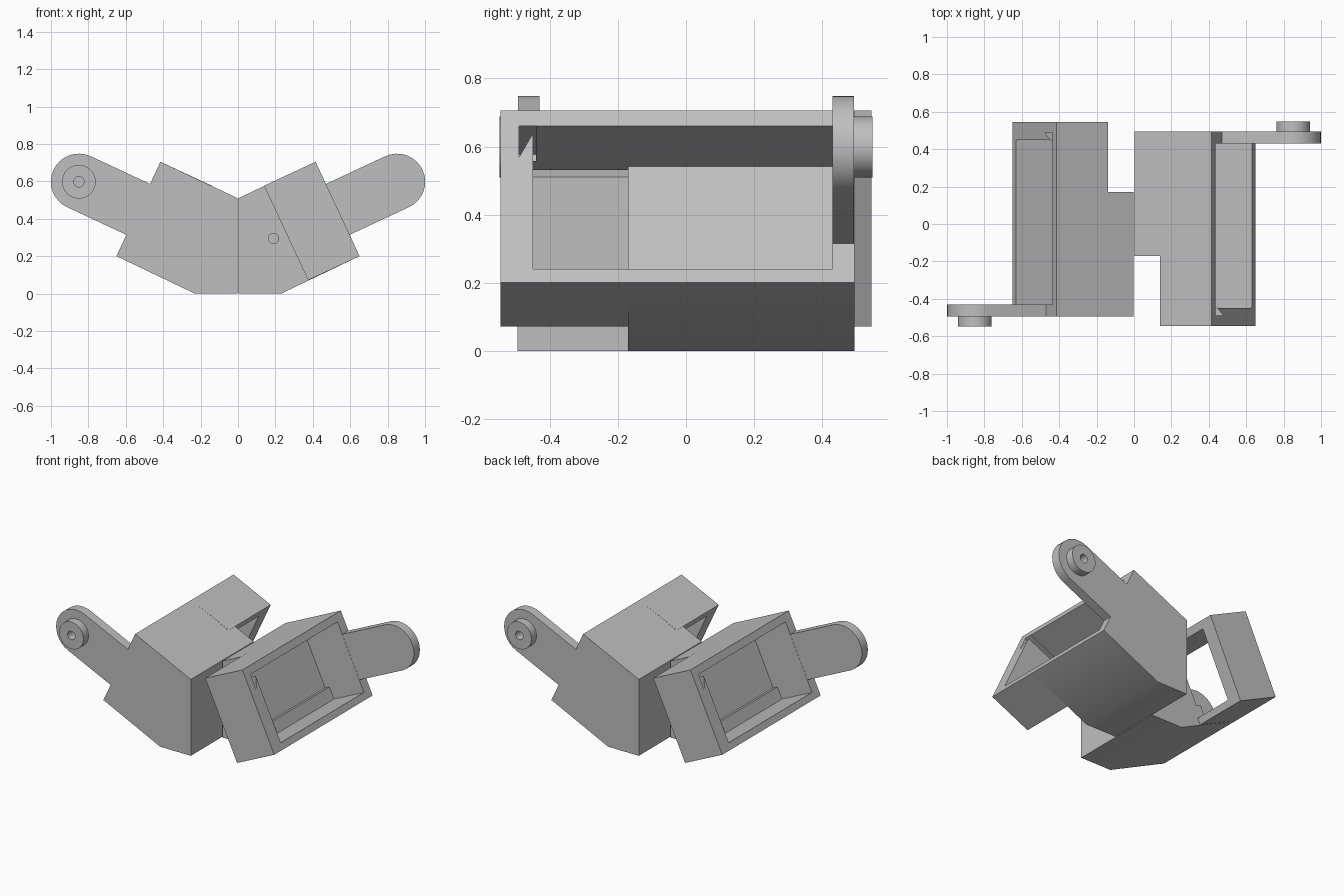
import bpy, bmesh, math

if "Cube" in bpy.data.objects:
    bpy.data.objects.remove(bpy.data.objects["Cube"])

TILT = math.radians(25)
C, S = math.cos(TILT), math.sin(TILT)

grey = bpy.data.materials.new("plain grey")
grey.diffuse_color = (0.52, 0.52, 0.52, 1)
grey.use_nodes = True
grey.node_tree.nodes["Principled BSDF"].inputs["Base Color"].default_value = grey.diffuse_color


def tilted(u, v):
    """Tilted housing coordinates to x, z."""
    return (u * C - v * S, u * S + v * C)


def make(name, rings):
    """Closed solid between two matching end loops."""
    bm = bmesh.new()
    a, b = [[bm.verts.new(p) for p in ring] for ring in rings]
    n = len(a)
    bm.faces.new(a)
    bm.faces.new(b[::-1])
    for i in range(n):
        bm.faces.new((a[i], b[i], b[(i + 1) % n], a[(i + 1) % n]))
    bmesh.ops.recalc_face_normals(bm, faces=bm.faces)
    mesh = bpy.data.meshes.new(name)
    bm.to_mesh(mesh)
    bm.free()
    mesh.materials.append(grey)
    ob = bpy.data.objects.new(name, mesh)
    bpy.context.collection.objects.link(ob)
    return ob


def prism(name, outline, y0, y1):
    """Extrude an x, z outline along y."""
    return make(name, [[(x, y, z) for x, z in outline] for y in (y0, y1)])


def box(u0, u1, v0, v1):
    return [tilted(u0, v0), tilted(u1, v0), tilted(u1, v1), tilted(u0, v1)]


def disc(cx, cz, r, n=40):
    return [(cx + r * math.cos(2 * math.pi * i / n),
             cz + r * math.sin(2 * math.pi * i / n)) for i in range(n)]


def boolean(target, tool, operation):
    mod = target.modifiers.new(operation.lower(), 'BOOLEAN')
    mod.operation, mod.solver, mod.object = operation, 'EXACT', tool
    dg = bpy.context.evaluated_depsgraph_get()
    mesh = bpy.data.meshes.new_from_object(target.evaluated_get(dg))
    target.modifiers.clear()
    target.data = mesh
    bpy.data.objects.remove(tool)


# Housing extents in the tilted frame
U_IN, U_OUT, V_LOW, V_TOP = 0.37, 0.674, -0.093, 0.464
CAV_LOW, CAV_TOP = V_LOW + 0.044, V_TOP - 0.05

# Solid core block with the tilted outer end
core = [(0.003, 0), (0.23, 0), tilted(U_OUT, V_LOW), tilted(U_OUT, V_TOP),
        (0.003, 0.511)]
housing = prism("right_housing", core, -0.17, 0.495)

# Offset frame that overhangs the core towards the front
boolean(housing, prism("frame", box(U_IN, U_OUT, V_LOW, V_TOP), -0.545, -0.1), 'UNION')

# Pocket: closed behind the core, open through the frame
boolean(housing, prism("pocket", box(0.394, 0.8, CAV_LOW, CAV_TOP), -0.45, 0.43), 'DIFFERENCE')
boolean(housing, prism("window", box(0.3, 0.5, CAV_LOW, CAV_TOP), -0.45, -0.17), 'DIFFERENCE')

# Small wedge notch in the frame's side wall
notch = [(-0.49, CAV_TOP), (-0.44, CAV_TOP), (-0.44, CAV_TOP - 0.005),
         (-0.49, CAV_TOP - 0.1)]
rings = []
for u in (0.43, 0.75):
    rings.append([(tilted(u, v)[0], y, tilted(u, v)[1]) for y, v in notch])
boolean(housing, make("notch", rings), 'DIFFERENCE')

# Pin hole in the front of the core
boolean(housing, prism("pin_hole", disc(0.19, 0.295, 0.028, 24), -0.3, -0.05), 'DIFFERENCE')

# Low ledge along the bottom of the pocket's back wall
ledge = prism("right_ledge", box(0.385, 0.43, CAV_LOW - 0.005, CAV_LOW + 0.08), -0.17, 0.429)

# Round-ended arm
U_TIP, V_MID, R = 1.024, 0.183, 0.15
tip = tilted(U_TIP, V_MID)
outline = [tilted(0.6, V_MID + R), tilted(0.6, V_MID - R)]
for i in range(17):
    a = -math.pi / 2 + math.pi * i / 16
    outline.append(tilted(U_TIP + R * math.cos(a), V_MID + R * math.sin(a)))
arm = prism("right_arm", outline, 0.431, 0.494)

# Pivot boss with a blind centre hole
boolean(arm, prism("boss", disc(*tip, 0.09), 0.46, 0.548), 'UNION')
boolean(arm, prism("bore", disc(*tip, 0.028, 24), 0.48, 0.6), 'DIFFERENCE')

# Shade, then repeat everything half a turn around the vertical axis
for ob in (housing, ledge, arm):
    bpy.ops.object.select_all(action='DESELECT')
    ob.select_set(True)
    bpy.context.view_layer.objects.active = ob
    bpy.ops.object.shade_smooth_by_angle(angle=math.radians(30))
    twin = ob.copy()
    twin.name = ob.name.replace("right", "left")
    twin.rotation_euler.z = math.pi
    bpy.context.collection.objects.link(twin)
